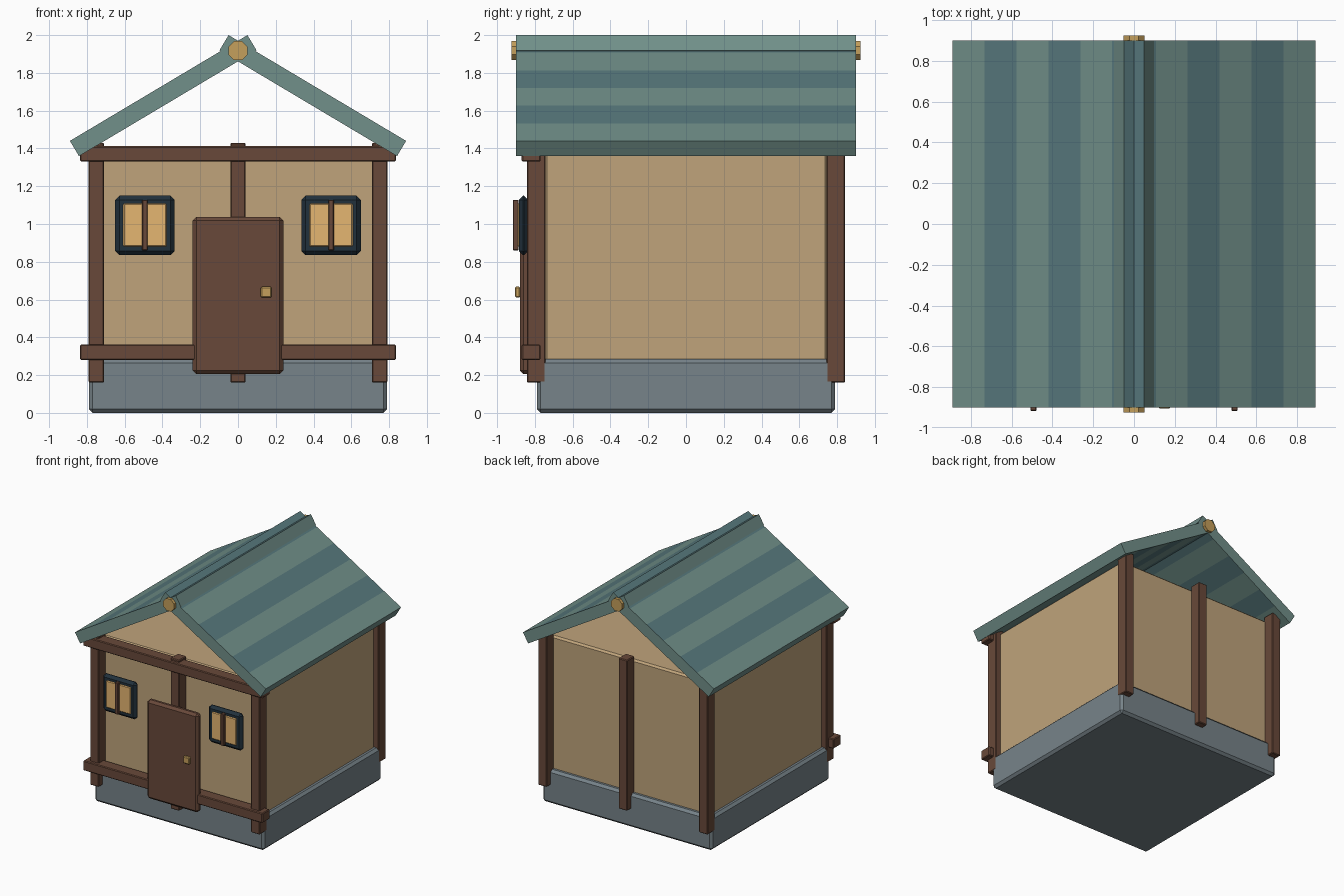
import bpy, bmesh, math
from mathutils import Matrix, Vector

if "Cube" in bpy.data.objects:
    bpy.data.objects.remove(bpy.data.objects["Cube"])


def material(name, r, g, b):
    m = bpy.data.materials.new(name)
    m.diffuse_color = tuple((c / 255) ** 2.2 for c in (r, g, b)) + (1,)
    m.use_nodes = True
    m.node_tree.nodes["Principled BSDF"].inputs["Base Color"].default_value = m.diffuse_color
    return m


STONE = material("stone", 118, 130, 136)
PLASTER = material("plaster", 190, 162, 122)
WOOD = material("dark_wood", 104, 74, 60)
FRAME = material("window_frame", 38, 52, 62)
GLASS = material("lit_glass", 228, 180, 112)
GOLD = material("ridge_wood", 196, 158, 92)
TILE_A = material("tile_light", 112, 142, 136)
TILE_B = material("tile_dark", 88, 120, 124)


def finish(name, bm, *mats):
    me = bpy.data.meshes.new(name)
    bm.to_mesh(me)
    bm.free()
    for m in mats:
        me.materials.append(m)
    ob = bpy.data.objects.new(name, me)
    bpy.context.collection.objects.link(ob)
    return ob


def box(name, x, y, z, mat, bevel=0.006):
    """Chamfered box from (min, max) ranges."""
    bm = bmesh.new()
    bmesh.ops.create_cube(bm, size=1)
    for v in bm.verts:
        v.co = Vector([(a + b) / 2 + c * (b - a) for c, (a, b) in zip(v.co, (x, y, z))])
    bmesh.ops.bevel(bm, geom=bm.edges[:], offset=bevel, segments=1,
                    affect='EDGES', profile=0.5)
    return finish(name, bm, mat)


# Foundation and wall block (open gables above it)
box("foundation", (-0.79, 0.79), (-0.79, 0.79), (0, 0.285), STONE, 0.02)
box("walls", (-0.75, 0.75), (-0.75, 0.75), (0.2, 1.40), PLASTER, 0.015)

# Timber posts, three on the front and three on the back
for side, s in (("front", -1), ("back", 1)):
    for label, px in (("left", -0.75), ("middle", 0), ("right", 0.75)):
        box(f"{side}_{label}_post", (px - 0.041, px + 0.041),
            (s * 0.793 - 0.05, s * 0.793 + 0.05), (0.16, 1.43), WOOD)

# Front cross beams
for label, z in (("lower", 0.28), ("upper", 1.33)):
    box(f"{label}_beam", (-0.836, 0.836), (-0.87, -0.77), (z, z + 0.082), WOOD)

# Door and knob
box("door", (-0.24, 0.24), (-0.88, -0.82), (0.205, 1.038), WOOD, 0.02)
box("door_knob", (0.12, 0.178), (-0.905, -0.878), (0.61, 0.668), GOLD)

# Windows
for label, cx in (("left", -0.493), ("right", 0.493)):
    box(f"{label}_window_frame", (cx - 0.157, cx + 0.157), (-0.885, -0.835),
        (0.835, 1.15), FRAME, 0.022)
    box(f"{label}_window_glass", (cx - 0.115, cx + 0.115), (-0.893, -0.86),
        (0.88, 1.108), GLASS)
    box(f"{label}_window_bar", (cx - 0.015, cx + 0.015), (-0.917, -0.886),
        (0.86, 1.128), WOOD, 0.004)

# Roof slab striped in six bands, mirrored so the two slabs cross at the ridge
eave, ridge, thick = Vector((-0.89, 0, 1.44)), Vector((0.05, 0, 2.0)), 0.094
run = ridge - eave
length, angle = run.length, math.atan2(run.z, run.x)
bm = bmesh.new()
bmesh.ops.create_cube(bm, size=1)
for v in bm.verts:
    v.co = ((v.co.x + 0.5) * length, v.co.y * 1.8, (v.co.z - 0.5) * thick)
for i in range(1, 6):
    bmesh.ops.bisect_plane(bm, geom=bm.verts[:] + bm.edges[:] + bm.faces[:],
                           plane_co=(length * i / 6, 0, 0), plane_no=(1, 0, 0))
bm.normal_update()
for f in bm.faces:
    if abs(f.normal.z) > 0.5:
        f.material_index = int(f.calc_center_median().x / length * 6) % 2
bm.transform(Matrix.Translation(eave) @ Matrix.Rotation(-angle, 4, 'Y'))
roof = finish("roof", bm, TILE_A, TILE_B)
mirror = roof.modifiers.new("mirror", 'MIRROR')
mirror.use_mirror_merge = False

# Octagonal ridge pole
bm = bmesh.new()
bmesh.ops.create_cone(bm, cap_ends=True, segments=8, radius1=0.055, radius2=0.055, depth=1.85)
bm.transform(Matrix.Translation((0, 0, 1.918)) @ Matrix.Rotation(math.pi / 2, 4, 'X')
             @ Matrix.Rotation(math.pi / 8, 4, 'Z'))
finish("ridge_pole", bm, GOLD)
